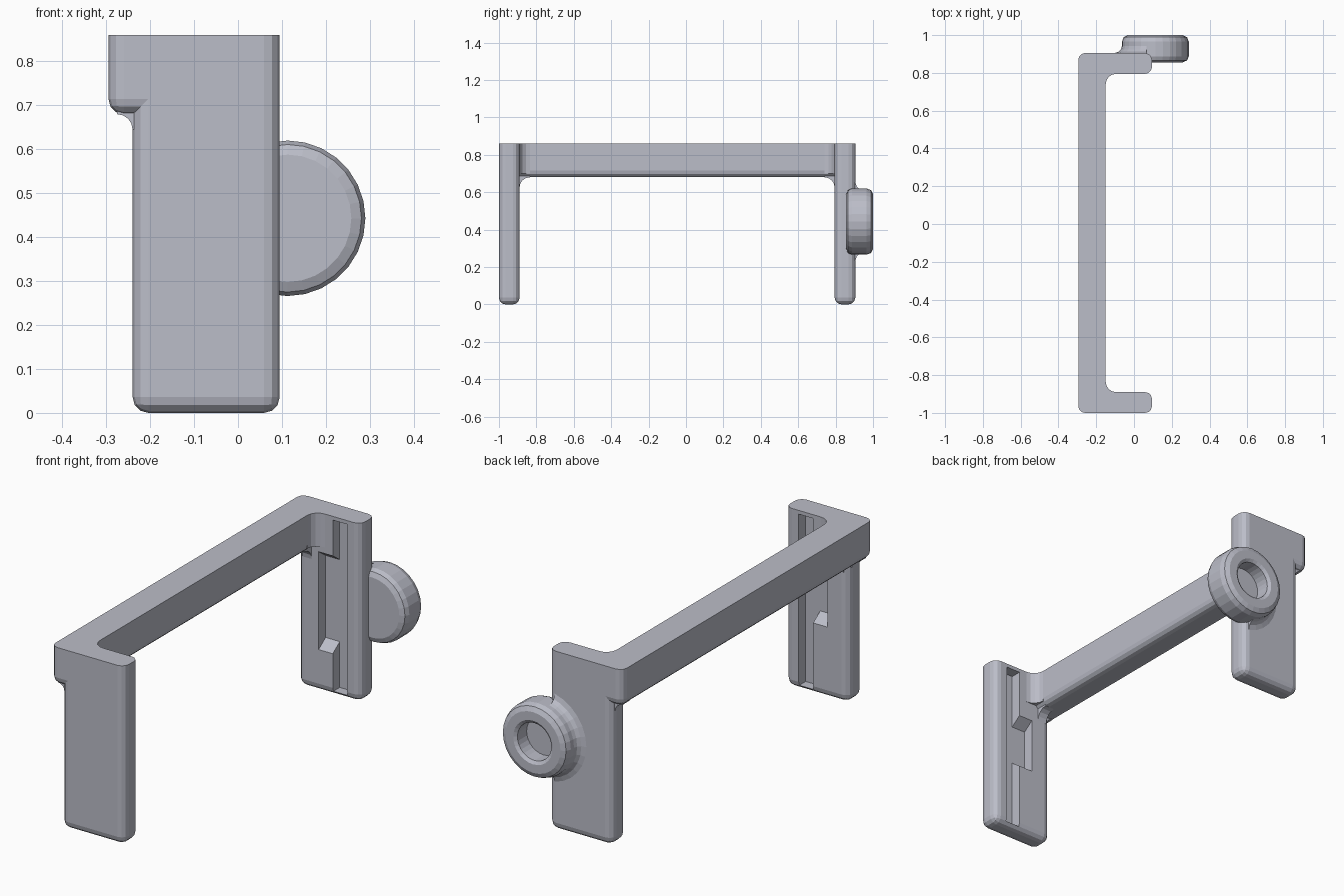
import bpy, bmesh, math
from mathutils import Vector

cube = bpy.data.objects.get("Cube")
if cube:
    bpy.data.objects.remove(cube, do_unlink=True)

TOP = 0.86
LEG_X = (-0.24, 0.095)
FRONT_Y, BACK_Y = (-1.0, -0.89), (0.795, 0.905)
BAR_X, BAR_BOTTOM = (-0.295, -0.15), 0.68

grey = bpy.data.materials.new("cool_grey")
grey.use_nodes = True
colour = (0.5, 0.51, 0.58, 1)
grey.diffuse_color = colour
grey.node_tree.nodes["Principled BSDF"].inputs["Base Color"].default_value = colour


def finish(name, bm):
    bmesh.ops.recalc_face_normals(bm, faces=bm.faces)
    mesh = bpy.data.meshes.new(name)
    bm.to_mesh(mesh)
    bm.free()
    mesh.materials.append(grey)
    obj = bpy.data.objects.new(name, mesh)
    bpy.context.collection.objects.link(obj)
    return obj


def block(name, xs, ys, zs, radius=0, segments=3):
    """Box whose edges are rounded everywhere except around the top."""
    bm = bmesh.new()
    bmesh.ops.create_cube(bm, size=1)
    for v in bm.verts:
        v.co = [r[0] if c < 0 else r[1] for c, r in zip(v.co, (xs, ys, zs))]
    if radius:
        edges = [e for e in bm.edges if min(v.co.z for v in e.verts) < zs[1] - 0.001]
        bmesh.ops.bevel(bm, geom=edges, offset=radius, segments=segments,
                        profile=0.5, affect='EDGES')
    return finish(name, bm)


def prism(name, points, axis, span):
    """Extrude a 2D outline along an axis (0=x, 1=y, 2=z)."""
    bm = bmesh.new()
    verts = []
    for a, b in points:
        co = [a, b]
        co.insert(axis, span[0])
        verts.append(bm.verts.new(co))
    face = bm.faces.new(verts)
    out = bmesh.ops.extrude_face_region(bm, geom=[face])
    shift = Vector((0, 0, 0))
    shift[axis] = span[1] - span[0]
    moved = [g for g in out["geom"] if isinstance(g, bmesh.types.BMVert)]
    bmesh.ops.translate(bm, verts=moved, vec=shift)
    return finish(name, bm)


def fillet(name, corner, signs, r, axis, span, sink=0.02):
    """Concave quarter-round filler for an inside corner."""
    arc = [(r - r * math.sin(t), r - r * math.cos(t))
           for t in [i * math.pi / 8 for i in range(5)]]
    outline = [(-sink, -sink), (r, -sink)] + arc + [(-sink, r)]
    pts = [(corner[0] + signs[0] * a, corner[1] + signs[1] * b) for a, b in outline]
    return prism(name, pts, axis, span)


def lathe(name, profile, x, z, steps=28):
    """Turn a (radius, y) profile about an axis parallel to y."""
    bm = bmesh.new()
    verts = [bm.verts.new((r, y, 0)) for r, y in profile]
    edges = [bm.edges.new(pair) for pair in zip(verts, verts[1:])]
    bmesh.ops.spin(bm, geom=verts + edges, cent=(0, 0, 0), axis=(0, 1, 0),
                   angle=math.tau, steps=steps)
    bmesh.ops.remove_doubles(bm, verts=bm.verts, dist=0.0005)
    bmesh.ops.translate(bm, verts=bm.verts, vec=(x, 0, z))
    return finish(name, bm)


def combine(target, other, operation):
    other.hide_render = True
    mod = target.modifiers.new(operation.lower(), 'BOOLEAN')
    mod.operation, mod.solver, mod.object = operation, 'EXACT', other
    bpy.context.view_layer.objects.active = target
    bpy.ops.object.modifier_apply(modifier=mod.name)
    bpy.data.objects.remove(other, do_unlink=True)


# Crossbar and the two legs
frame = block("clip_frame", BAR_X, (FRONT_Y[0], BACK_Y[1]), (BAR_BOTTOM, TOP), 0.035)
for name, ys in (("front_leg", FRONT_Y), ("back_leg", BACK_Y)):
    combine(frame, block(name, LEG_X, ys, (0, TOP), 0.036), 'UNION')

# Quarter-round blends where the bar meets each leg
for ys, inner, sign in ((FRONT_Y, FRONT_Y[1], 1), (BACK_Y, BACK_Y[0], -1)):
    combine(frame, fillet("inside_blend", (BAR_X[1], inner), (1, sign), 0.055,
                          2, (BAR_BOTTOM + 0.02, TOP)), 'UNION')
    combine(frame, fillet("under_blend", (inner, BAR_BOTTOM), (sign, -1), 0.055,
                          0, (-0.215, -0.165)), 'UNION')
    combine(frame, fillet("flange_blend", (LEG_X[0], BAR_BOTTOM), (-1, -1), 0.035,
                          1, (ys[0] + 0.025, ys[1] - 0.025)), 'UNION')

# Long groove and wider sloped-end pocket on each inner face
DEPTH = 0.053
for inner, sign, low, high in ((FRONT_Y[1], -1, 0.34, 0.61), (BACK_Y[0], 1, 0.2, 0.67)):
    deep, out = inner + sign * DEPTH, inner - sign * 0.02
    groove = block("groove_cutter", (-0.053, 0.024), sorted((deep, out)), (0.018, 0.842))
    combine(frame, groove, 'DIFFERENCE')
    slope = 0.038
    pocket = [(out, low), (inner, low), (deep, low + slope),
              (deep, high - slope), (inner, high), (out, high)]
    combine(frame, prism("pocket_cutter", pocket, 0, (-0.128, 0.02)), 'DIFFERENCE')

# Flared base of the knob, kept to the leg's outer face
KNOB = (0.113, 0.443)
flare = lathe("knob_flare", [(0, 0.885), (0.217, 0.885), (0.217, 0.905), (0.195, 0.912),
                             (0.182, 0.925), (0.176, 0.945), (0.15, 0.945),
                             (0.15, 0.915), (0, 0.915)], *KNOB)
combine(flare, block("flare_limit", (-0.3, 0.065), (0.8, 1.1), (0, 0.8)), 'INTERSECT')
combine(frame, flare, 'UNION')

# Round knob with a blind hole in the back
knob = lathe("knob", [(0, 0.856), (0.145, 0.856), (0.168, 0.866), (0.177, 0.887),
                      (0.177, 0.965), (0.168, 0.989), (0.146, 1.0), (0.105, 1.0),
                      (0.09, 0.99), (0.09, 0.92), (0, 0.92)], *KNOB)
combine(frame, knob, 'UNION')
